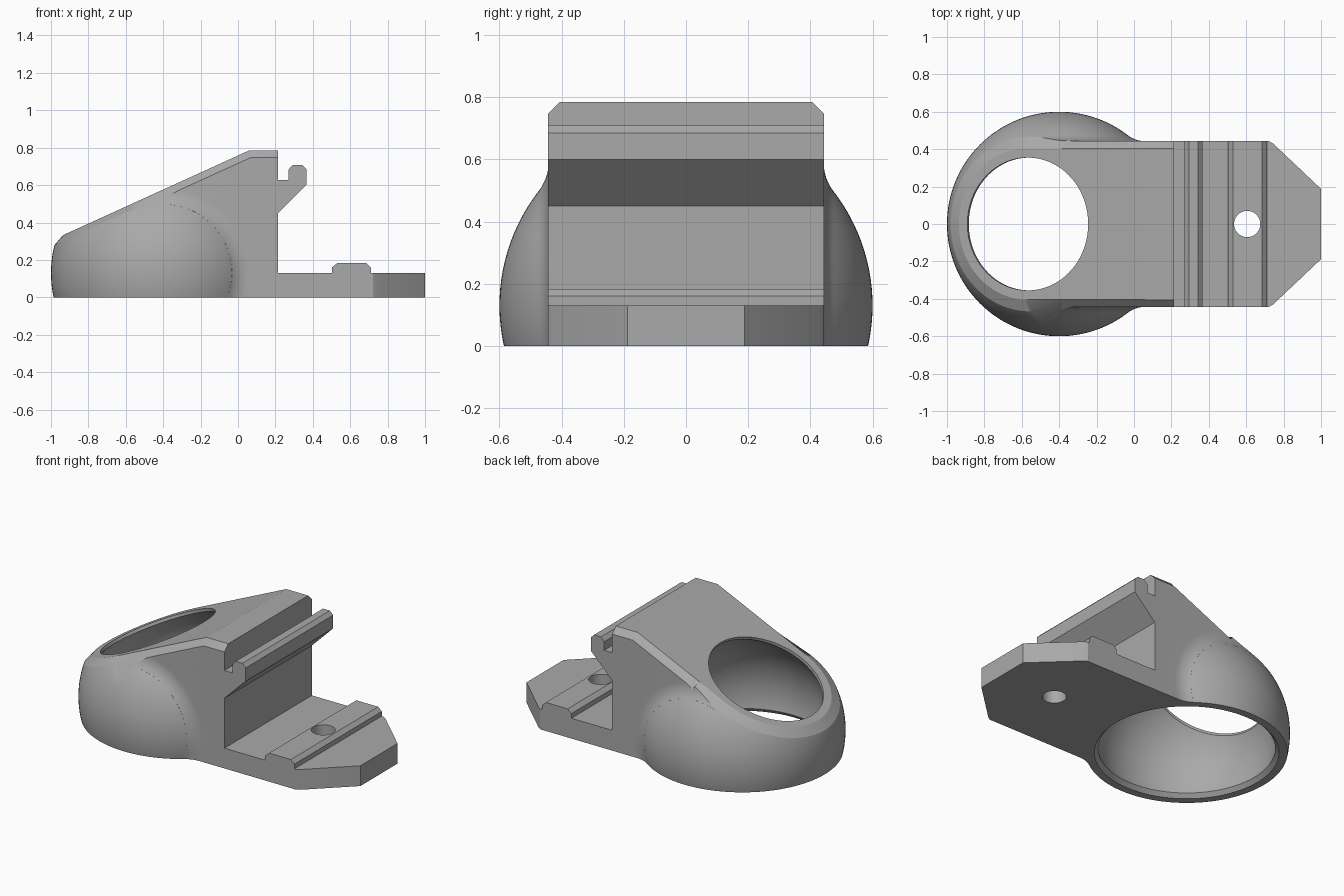
import bpy, bmesh, math
from mathutils import Matrix, Vector

cube = bpy.data.objects.get("Cube")
if cube:
    bpy.data.objects.remove(cube, do_unlink=True)

HALF_W = 0.443                         # half width of the bracket
CENTRE = Vector((-0.4, 0, 0.13))       # centre of the round shell
TILT = math.atan(0.455)                # slope of the top face
U = Vector((math.cos(TILT), 0, math.sin(TILT)))
N = Vector((-math.sin(TILT), 0, math.cos(TILT)))
TOP = CENTRE + N * 0.406               # middle of the sloping top


def finish(name, bm):
    bmesh.ops.recalc_face_normals(bm, faces=bm.faces)
    mesh = bpy.data.meshes.new(name)
    bm.to_mesh(mesh)
    bm.free()
    obj = bpy.data.objects.new(name, mesh)
    bpy.context.collection.objects.link(obj)
    return obj


def loft(name, rings):
    """Closed solid through matching rings of points."""
    bm = bmesh.new()
    loops = [[bm.verts.new(p) for p in ring] for ring in rings]
    n = len(loops[0])
    for a, b in zip(loops, loops[1:]):
        for i in range(n):
            j = (i + 1) % n
            bm.faces.new((a[i], a[j], b[j], b[i]))
    bm.faces.new(loops[0])
    bm.faces.new(loops[-1])
    return finish(name, bm)


def ball(name, radius):
    bm = bmesh.new()
    bmesh.ops.create_uvsphere(bm, u_segments=128, v_segments=64, radius=radius,
                              matrix=Matrix.Translation(CENTRE))
    return finish(name, bm)


def cone(name, r1, r2, depth, matrix):
    bm = bmesh.new()
    bmesh.ops.create_cone(bm, cap_ends=True, segments=128, radius1=r1,
                          radius2=r2, depth=depth, matrix=matrix)
    return finish(name, bm)


def combine(target, tool, operation):
    """Apply a boolean and remove the tool."""
    mod = target.modifiers.new("cut", 'BOOLEAN')
    mod.operation = operation
    mod.solver = 'EXACT'
    mod.object = tool
    bpy.ops.object.select_all(action='DESELECT')
    bpy.context.view_layer.objects.active = target
    target.select_set(True)
    bpy.ops.object.modifier_apply(modifier=mod.name)
    bpy.data.objects.remove(tool, do_unlink=True)


# Bracket slab: base with ridge, upright and hooked rail
side = [(-0.4, -0.1), (1.1, -0.1), (1.1, 0.13), (0.71, 0.13), (0.71, 0.16),
        (0.685, 0.183), (0.53, 0.183), (0.503, 0.16), (0.503, 0.13),
        (0.214, 0.13), (0.214, 0.45), (0.365, 0.6), (0.365, 0.685),
        (0.342, 0.708), (0.293, 0.708), (0.27, 0.683), (0.27, 0.628),
        (0.214, 0.628), (0.214, 0.9), (-0.69, 0.9), (-0.69, 0.767),
        (-0.4, 0.13)]
body = loft("clamp_bracket", [[(x, y, z) for x, z in side]
                              for y in (-HALF_W, HALF_W)])

# Round shell
combine(body, ball("shell", 0.6), 'UNION')

# Concave blend between shell and bracket sides, turned about the y axis
blend = 0.15
reach = math.sqrt((0.6 + blend) ** 2 - (HALF_W + blend) ** 2)
end = math.acos((HALF_W + blend) / (0.6 + blend))
arc = [(reach - blend * math.sin(end * k / 10),
        HALF_W + blend - blend * math.cos(end * k / 10)) for k in range(11)]
half = [(reach + 0.003, HALF_W - 0.004)] + arc + [(0.01, arc[-1][1])]
profile = half + [(r, -y) for r, y in reversed(half)]
rings = []
for k in range(73):
    a = math.radians(-95) + k / 72 * (math.radians(185) + TILT)
    rings.append([CENTRE + Vector((r * math.cos(a), y, r * math.sin(a)))
                  for r, y in profile])
combine(body, loft("blend", rings), 'UNION')

# Sloping top with a chamfer that flares out round the shell
outline = [(2.2, 0.405, 1), (0.21, 0.405, 1)]
outline = [(s, y, 0, y / abs(y) * f) for s, y, f in outline]
for k in range(65):
    a = math.pi * (0.5 + k / 64)
    c, s = math.cos(a), math.sin(a)
    outline.append((0.405 * c, 0.405 * s, 2.1 * c, 2.1 * s))
outline += [(0.21, -0.405, 0, -1), (2.2, -0.405, 0, -1)]
cap = [[TOP - N * d + U * (s + d * ds) + Vector((0, y + d * dy, 0))
        for s, y, ds, dy in outline] for d in (0, 1.5)]
combine(body, loft("slope_cap", cap), 'INTERSECT')

# Level top, its chamfers and the flat underside
section = [(-0.8, 0), (0.8, 0), (0.8, 0.39), (0.405, 0.785),
           (-0.405, 0.785), (-0.8, 0.39)]
combine(body, loft("level_cap", [[(x, y, z) for y, z in section]
                                 for x in (-1.3, 1.3)]), 'INTERSECT')

# Tapered nose of the base
edge = [(-1.2, 0.7), (0.3, 0.7), (0.745, 0.429), (1, 0.188)]
plan = edge + [(x, -y) for x, y in reversed(edge)]
combine(body, loft("nose_cap", [[(x, y, z) for x, y in plan]
                                for z in (-0.5, 1.5)]), 'INTERSECT')

# Hollow, tilted opening, bottom rim bevel and screw hole
tilt = Matrix.Rotation(-TILT, 4, 'Y')
tools = [
    ball("hollow", 0.525),
    cone("opening", 0.355, 0.355, 0.5,
         Matrix.Translation(CENTRE + N * 0.5) @ tilt),
    cone("rim_bevel", 0.581, 0.493, 0.1, Matrix.Translation((-0.4, 0, 0))),
    cone("screw_hole", 0.07, 0.07, 0.8, Matrix.Translation((0.605, 0, 0))),
]
for tool in tools:
    combine(body, tool, 'DIFFERENCE')

# Single grey material and smooth curved faces
grey = bpy.data.materials.new("plain_grey")
grey.use_nodes = True
colour = (0.4, 0.4, 0.4, 1)
grey.diffuse_color = colour
grey.node_tree.nodes["Principled BSDF"].inputs["Base Color"].default_value = colour
body.data.materials.clear()
body.data.materials.append(grey)
for face in body.data.polygons:
    face.material_index = 0
bpy.ops.object.select_all(action='DESELECT')
body.select_set(True)
bpy.context.view_layer.objects.active = body
bpy.ops.object.shade_smooth_by_angle(angle=math.radians(20))
